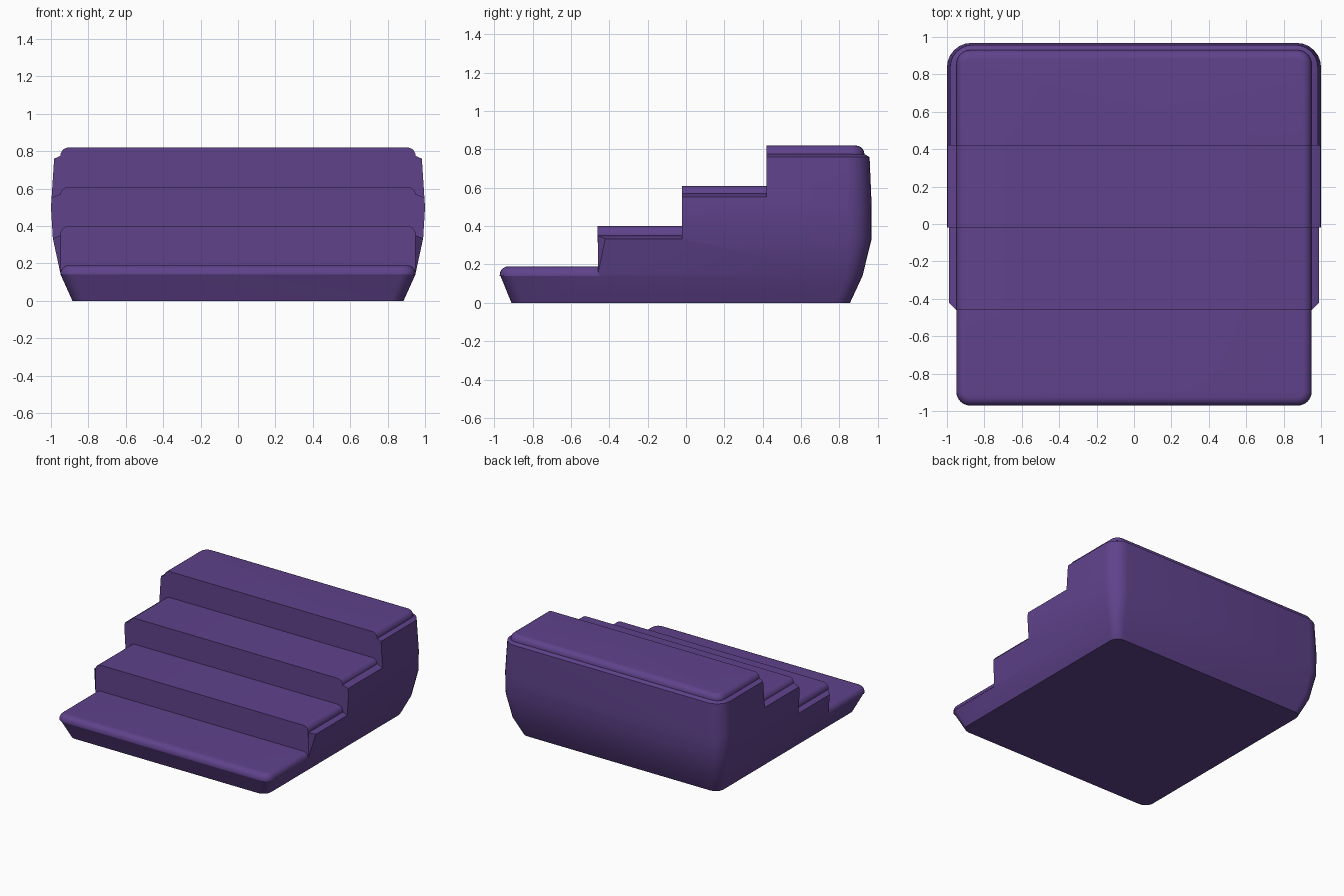
import bpy, bmesh, math

if "Cube" in bpy.data.objects:
    bpy.data.objects.remove(bpy.data.objects["Cube"])

purple = bpy.data.materials.new("purple")
purple.diffuse_color = (0.115, 0.055, 0.26, 1)
purple.use_nodes = True
purple.node_tree.nodes["Principled BSDF"].inputs["Base Color"].default_value = purple.diffuse_color

FRONT = [-0.97, -0.46, -0.02, 0.42]     # y of each riser
TREAD = [0.19, 0.40, 0.61, 0.82]        # top of each step
LEDGE = [0.14, 0.335, 0.555, 0.76]      # body ledge under each pad


def make(name, bm):
    bmesh.ops.recalc_face_normals(bm, faces=bm.faces)
    me = bpy.data.meshes.new(name)
    bm.to_mesh(me)
    bm.free()
    ob = bpy.data.objects.new(name, me)
    bpy.context.collection.objects.link(ob)
    me.materials.append(purple)
    return ob


def ring(hx, y0, y1, rf, rb, z, n=6):
    """Rounded rectangle with separate front and back corner radii."""
    pts = []
    for sx, y, sy, r, a0 in ((1, y1, -1, rb, 0), (-1, y1, -1, rb, 90),
                             (-1, y0, 1, rf, 180), (1, y0, 1, rf, 270)):
        for k in range(n + 1 if r > 0 else 1):
            a = math.radians(a0 + 90 * k / n)
            c, s = (math.cos(a), math.sin(a)) if r > 0 else (0, 0)
            pts.append((sx * (hx - r) + r * c, y + sy * r + r * s, z))
    return pts


def loft(name, rings):
    bm = bmesh.new()
    loops = [[bm.verts.new(p) for p in r] for r in rings]
    n = len(loops[0])
    for a, b in zip(loops, loops[1:]):
        for i in range(n):
            j = (i + 1) % n
            bm.faces.new((a[i], a[j], b[j], b[i]))
    bm.faces.new(loops[0][::-1])
    bm.faces.new(loops[-1])
    return make(name, bm)


def prism(name, pts, offset):
    bm = bmesh.new()
    a = [bm.verts.new(p) for p in pts]
    b = [bm.verts.new([p[i] + offset[i] for i in range(3)]) for p in pts]
    n = len(pts)
    bm.faces.new(a)
    bm.faces.new(b[::-1])
    for i in range(n):
        j = (i + 1) % n
        bm.faces.new((a[i], b[i], b[j], a[j]))
    return make(name, bm)


def cut(ob, cutter):
    m = ob.modifiers.new("cut", 'BOOLEAN')
    m.operation, m.solver, m.object = 'DIFFERENCE', 'EXACT', cutter
    bpy.context.view_layer.objects.active = ob
    bpy.ops.object.modifier_apply(modifier=m.name)
    bpy.data.objects.remove(cutter)


def smooth(ob):
    bpy.ops.object.select_all(action='DESELECT')
    ob.select_set(True)
    bpy.context.view_layer.objects.active = ob
    bpy.ops.object.shade_smooth_by_angle(angle=math.radians(32))


# Bulging body, full height
body = loft("stair_body", [
    ring(0.885, -0.91, 0.855, 0.07, 0.07, 0),
    ring(0.948, -0.967, 0.92, 0.075, 0.09, 0.14),
    ring(0.99, -0.97, 0.968, 0.075, 0.12, 0.335),
    ring(1.0, -0.97, 0.968, 0.075, 0.13, 0.50),
    ring(0.983, -0.97, 0.957, 0.075, 0.12, 0.76),
    ring(0.95, -0.97, 0.93, 0.075, 0.08, 0.775)])

# Cut the three lower steps; their side ledges slope slightly outwards
for i in range(3):
    z = LEDGE[i] if i == 0 else LEDGE[i] + 0.015
    low = z if i == 0 else z - 0.1
    cut(body, prism("step_cutter", [(-1.2, -1.5, low), (-0.95, -1.5, z), (0.95, -1.5, z),
                                    (1.2, -1.5, low), (1.2, -1.5, 2), (-1.2, -1.5, 2)],
                    (0, FRONT[i + 1] + 1.5, 0)))

# Small bevel on the front edges of the second step
for s in (1, -1):
    cut(body, prism("bevel_cutter", [(s * 0.94, -0.47, 0.145), (s * 1.05, -0.47, 0.145),
                                     (s * 1.05, -0.36, 0.145)], (0, 0, 0.3)))
smooth(body)

# Tread pads with rounded side edges (and rounded outer ends)
R = 0.045
for i in range(4):
    first, last = i == 0, i == 3
    y0 = FRONT[i] - 0.001
    y1 = 0.93 if last else FRONT[i + 1] + 0.01
    rf, rb = (0.075 if first else 0), (0.075 if last else 0)
    rings = [ring(0.95, y0, y1, rf, rb, LEDGE[i] if first else LEDGE[i] - 0.02)]
    for k in range(6):
        a = math.radians(18 * k)
        d = R * (1 - math.cos(a))
        rings.append(ring(0.95 - d, y0 + d * first, y1 - d * last,
                          max(rf - d, 0), max(rb - d, 0), TREAD[i] - R + R * math.sin(a)))
    smooth(loft("tread_pad_%d" % (i + 1), rings))
